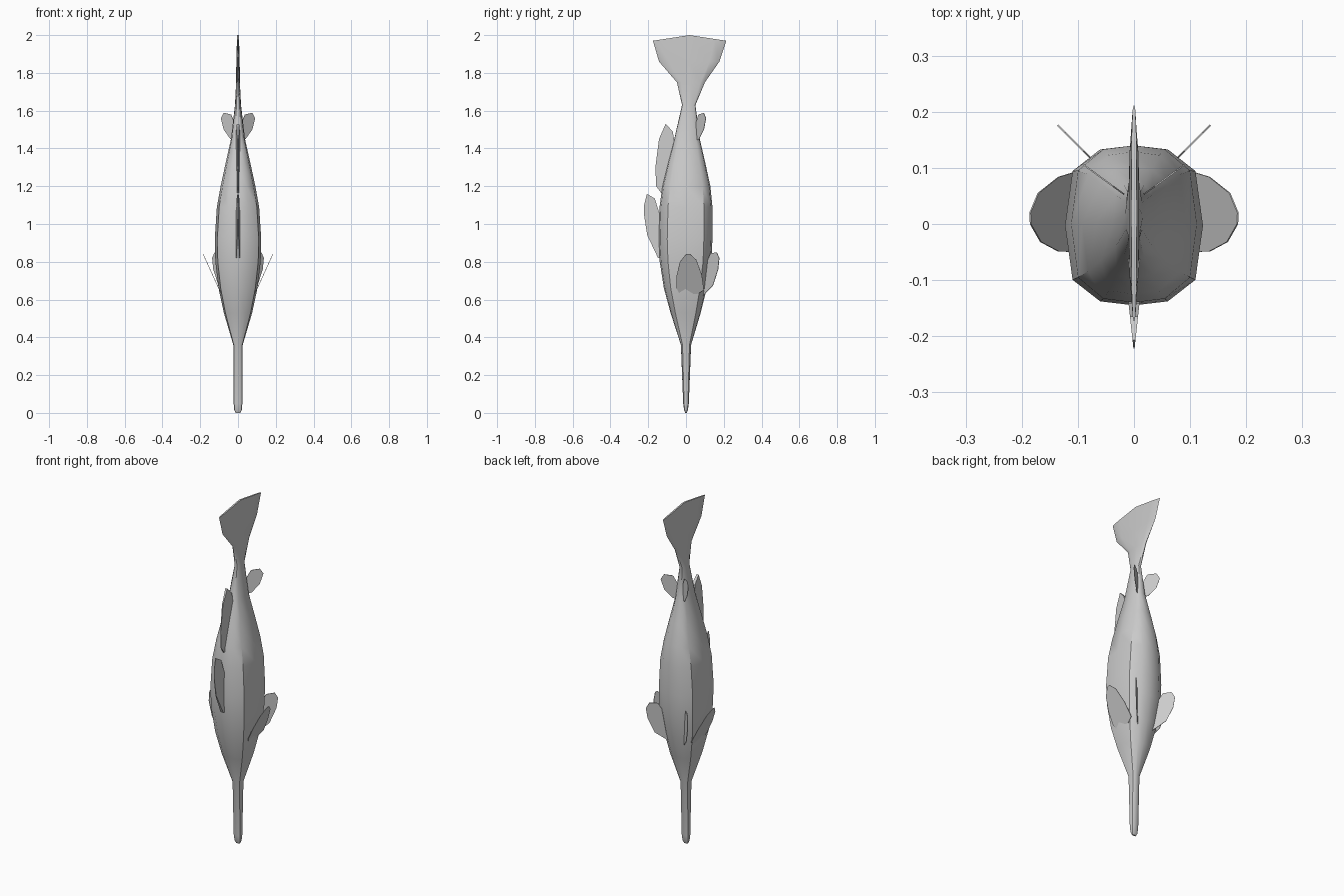
import bpy, bmesh, math

if "Cube" in bpy.data.objects:
    bpy.data.objects.remove(bpy.data.objects["Cube"])

def finish(bm, name, smooth=None):
    bmesh.ops.recalc_face_normals(bm, faces=bm.faces)
    me = bpy.data.meshes.new(name)
    bm.to_mesh(me)
    bm.free()
    ob = bpy.data.objects.new(name, me)
    bpy.context.collection.objects.link(ob)
    if smooth:
        bpy.ops.object.select_all(action='DESELECT')
        ob.select_set(True)
        bpy.context.view_layer.objects.active = ob
        bpy.ops.object.shade_smooth_by_angle(angle=math.radians(smooth))
    return ob

# Rounded twelve-sided cross-section, reused at every station
quarter = [(0, 1), (.49, .95), (.89, .68), (1, 0)]
right = quarter + [(x, -y) for x, y in quarter[-2::-1]]
section = right + [(-x, y) for x, y in right[-2:0:-1]]

def loft(name, stations):
    # each station: z, half width, y min, y max, drop of z at the y ends
    bm = bmesh.new()
    rings = []
    for z, hw, y0, y1, drop in stations:
        c, h = (y0 + y1) / 2, (y1 - y0) / 2
        rings.append([bm.verts.new((x * hw, c + y * h, z - drop * abs(y)))
                      for x, y in section])
    n = len(section)
    for a, b in zip(rings, rings[1:]):
        for i in range(n):
            j = (i + 1) % n
            bm.faces.new((a[i], a[j], b[j], b[i]))
    bm.faces.new(rings[0])
    top = rings[-1]
    # cap the top with strips joining mirrored sides
    for i in range(n // 2):
        f = [top[i], top[i + 1], top[-i - 1], top[-i]]
        bm.faces.new(list(dict.fromkeys(f)))
    return finish(bm, name, 40)

# Body, snout and tail fin as one continuous loft
loft("fish_body", [
    (0.00, .012, -.004, .004, 0), (.015, .020, -.010, .010, 0),
    (.05, .023, -.015, .015, 0), (.36, .025, -.027, .027, 0),
    (.53, .075, -.082, .078, 0), (.66, .103, -.117, .110, 0),
    (.80, .120, -.139, .134, 0), (.92, .123, -.145, .140, 0),
    (1.09, .112, -.140, .140, 0), (1.20, .092, -.125, .129, 0),
    (1.32, .066, -.096, .103, 0), (1.45, .037, -.062, .073, 0),
    (1.63, .016, -.021, .050, 0), (1.75, .010, -.048, .100, 0),
    (1.86, .009, -.143, .177, 0), (2.00, .005, -.175, .213, .03)])

def slab(name, mid, half):
    # thin solid from a list of mid points, offsets given by half(i)
    bm = bmesh.new()
    sides = []
    for s in (-1, 1):
        sides.append([bm.verts.new([p[k] + s * half(p)[k] for k in range(3)]) for p in mid])
    n = len(mid)
    for ring in sides:
        bm.faces.new(ring)
    for i in range(n):
        j = (i + 1) % n
        bm.faces.new((sides[0][i], sides[0][j], sides[1][j], sides[1][i]))
    return finish(bm, name)

# Back fins, tapering to a thin outer edge
def back_fin(name, outline, y_out, y_in):
    def half(p):
        t = max(0, min(1, (p[1] - y_out) / (y_in - y_out)))
        return (.001 + .010 * t, 0, 0)
    slab(name, [(0, y, z) for y, z in outline], half)

back_fin("lower_back_fin", [(-.12, .82), (-.148, .82), (-.205, .94), (-.221, 1.04),
         (-.222, 1.10), (-.207, 1.16), (-.165, 1.135), (-.142, 1.06), (-.12, 1.05)], -.222, -.13)
back_fin("upper_back_fin", [(-.10, 1.17), (-.132, 1.165), (-.158, 1.20), (-.162, 1.30),
         (-.143, 1.45), (-.108, 1.53), (-.070, 1.49), (-.055, 1.40), (-.08, 1.25)], -.165, -.06)

# Paired thin fins, mirrored across x
def paired_fin(name, points, normal):
    for side, s in (("right", 1), ("left", -1)):
        slab(side + "_" + name, [(s * x, y, z) for x, y, z in points],
             lambda p: (s * normal[0], normal[1], normal[2]))

side_outline = [(-.035, .63), (-.05, .66), (-.049, .73), (-.032, .80), (0, .84),
                (.02, .842), (.055, .81), (.084, .73), (.095, .65), (.06, .63)]
paired_fin("side_fin", [(.098 + (z - .65) * .455, y, z) for y, z in side_outline],
           (.0012, 0, -.0005))

belly_outline = [(.09, .62), (.143, .675), (.17, .76), (.176, .82), (.163, .85),
                 (.130, .845), (.108, .79), (.092, .70)]
paired_fin("belly_fin", [(y - .04, y, z) for y, z in belly_outline], (.001, -.001, 0))

rear_outline = [(.012, 1.44), (.040, 1.45), (.075, 1.50), (.090, 1.56), (.075, 1.588),
                (.037, 1.58), (.015, 1.53), (.006, 1.48)]
paired_fin("rear_fin", [(x, .04 + .73 * x, z) for x, z in rear_outline], (.0008, -.001, 0))
